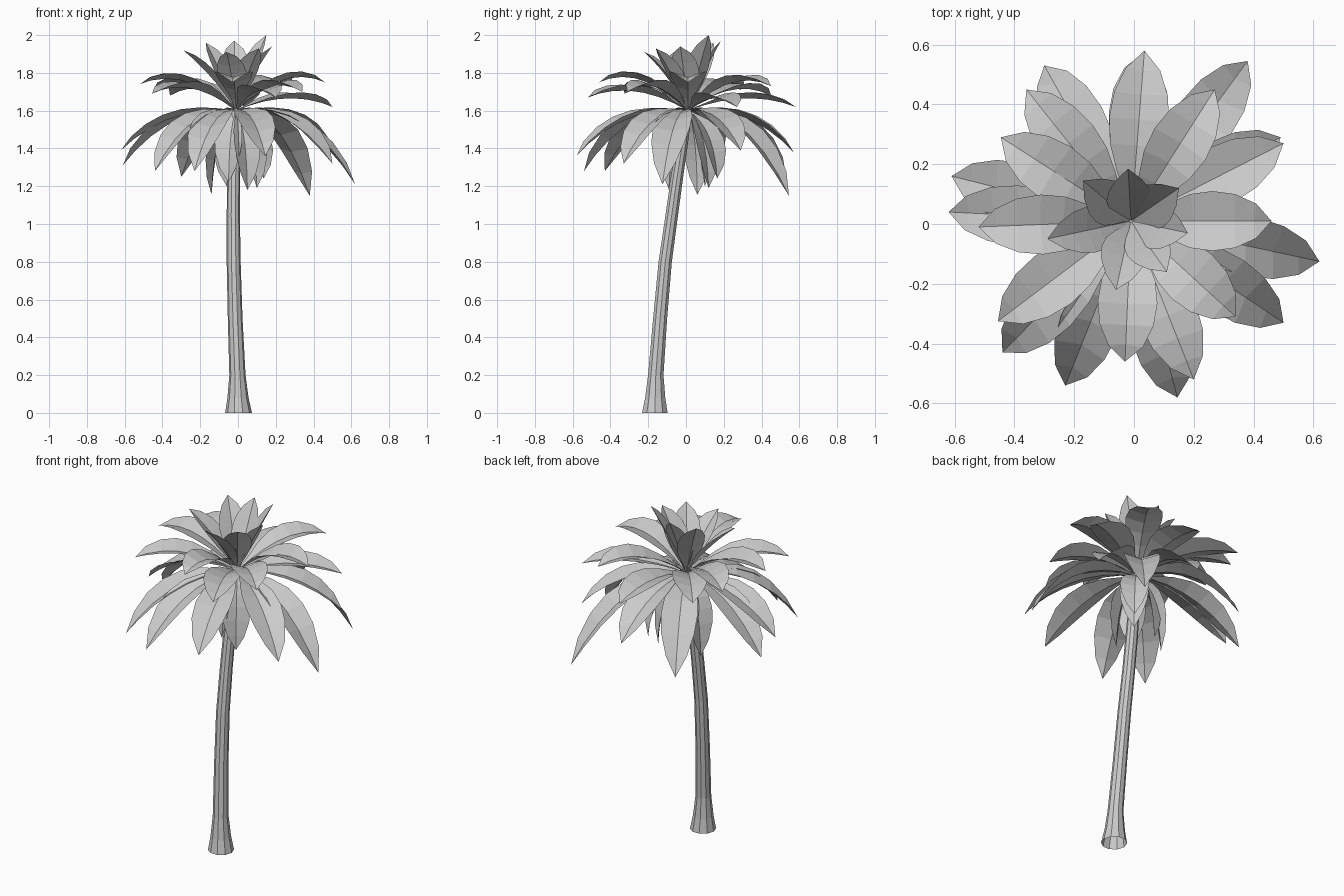
import bpy, bmesh, math
from mathutils import Vector

cube = bpy.data.objects.get("Cube")
if cube:
    bpy.data.objects.remove(cube, do_unlink=True)

grey = bpy.data.materials.new("light grey")
grey.use_nodes = True
grey.diffuse_color = (0.6, 0.6, 0.6, 1)
grey.node_tree.nodes["Principled BSDF"].inputs["Base Color"].default_value = (0.6, 0.6, 0.6, 1)

CROWN = Vector((-0.01, 0.01, 1.6))
UP = Vector((0, 0, 1))
# half-width of a frond along its length, as a share of the widest part
OUTLINE = [(0, .06), (.13, .24), (.27, .6), (.42, .9), (.57, 1), (.72, .9), (.87, .58), (1, 0)]


def finish(bm, name):
    mesh = bpy.data.meshes.new(name)
    bm.to_mesh(mesh)
    bm.free()
    mesh.materials.append(grey)
    obj = bpy.data.objects.new(name, mesh)
    bpy.context.collection.objects.link(obj)
    return obj


def frond(name, tip, reach, rise, half_width, fold=0.32):
    """Leaf bent along a quadratic curve, folded into a shallow V at the midrib."""
    tip = Vector(tip)
    out = Vector((tip.x - CROWN.x, tip.y - CROWN.y, 0))
    bend = CROWN + out * reach + UP * rise
    side = out.normalized().cross(UP)
    bm = bmesh.new()
    last = None
    for t, w in OUTLINE:
        mid = CROWN * (1 - t) ** 2 + bend * 2 * t * (1 - t) + tip * t * t
        along = ((bend - CROWN) * (1 - t) + (tip - bend) * t).normalized()
        lift = side.cross(along) * fold * w * half_width
        if w:
            row = [bm.verts.new(mid + side * w * half_width * s + lift * abs(s)) for s in (-1, 0, 1)]
        else:
            row = [bm.verts.new(mid)]
        if last and len(row) == 3:
            for i in (0, 1):
                bm.faces.new((last[i], last[i + 1], row[i + 1], row[i]))
        elif last:
            for i in (0, 1):
                bm.faces.new((last[i], last[i + 1], row[0]))
        last = row
    bmesh.ops.reverse_faces(bm, faces=[f for f in bm.faces if f.normal.z < 0])
    return finish(bm, name)


# Leaning trunk, open at the foot: centre x, centre y, z, radius
RINGS = [(.003, -.165, 0, .071), (0, -.163, .08, .056), (-.003, -.16, .2, .043),
         (-.015, -.137, .5, .039), (-.023, -.11, .8, .037), (-.025, -.075, 1.05, .035),
         (-.023, -.047, 1.25, .034), (-.015, -.015, 1.45, .03), (-.01, .01, 1.61, .024)]
SIDES = 10
bm = bmesh.new()
rows = []
for x, y, z, r in RINGS:
    angles = [math.tau * i / SIDES for i in range(SIDES)]
    rows.append([bm.verts.new((x + r * math.cos(a), y + r * math.sin(a), z)) for a in angles])
for low, high in zip(rows, rows[1:]):
    for i in range(SIDES):
        j = (i + 1) % SIDES
        bm.faces.new((low[i], low[j], high[j], high[i]))
bm.faces.new(rows[-1])
finish(bm, "trunk")

# Young fronds standing up in the middle
for tip in [(.15, .12, 2), (-.02, .185, 1.97), (-.17, .145, 1.96), (-.29, -.05, 1.92),
            (-.06, -.22, 1.91), (.18, -.03, 1.94), (.11, -.16, 1.93)]:
    frond("upright_frond", tip, .42, .185, .078)

# Upper tier arching outwards
for tip in [(.035, .58, 1.62), (.27, .45, 1.73), (.5, .27, 1.62), (.46, .01, 1.75),
            (.34, -.31, 1.7), (.2, -.52, 1.67), (-.03, -.46, 1.75), (-.455, -.325, 1.69),
            (-.52, -.01, 1.74), (-.445, .29, 1.71), (-.36, .45, 1.68)]:
    frond("arching_frond", tip, .55, .1 + (tip[2] - 1.6), .1)

# Lower tier drooping
for tip in [(.03, .57, 1.38), (.38, .545, 1.15), (.49, .29, 1.39), (.62, -.125, 1.21),
            (.5, -.33, 1.32), (.145, -.58, 1.36), (-.23, -.54, 1.28), (-.44, -.43, 1.28),
            (-.62, .04, 1.39), (-.61, .16, 1.31), (-.3, .53, 1.25)]:
    frond("drooping_frond", tip, .58, .035, .1)

# Old fronds hanging beside the trunk
for tip in [(-.14, .06, 1.155), (.1, .12, 1.19), (.135, .165, 1.24), (.05, -.09, 1.18),
            (-.05, -.08, 1.22), (-.06, .1, 1.2)]:
    frond("hanging_frond", tip, .9, -.08, .08)
